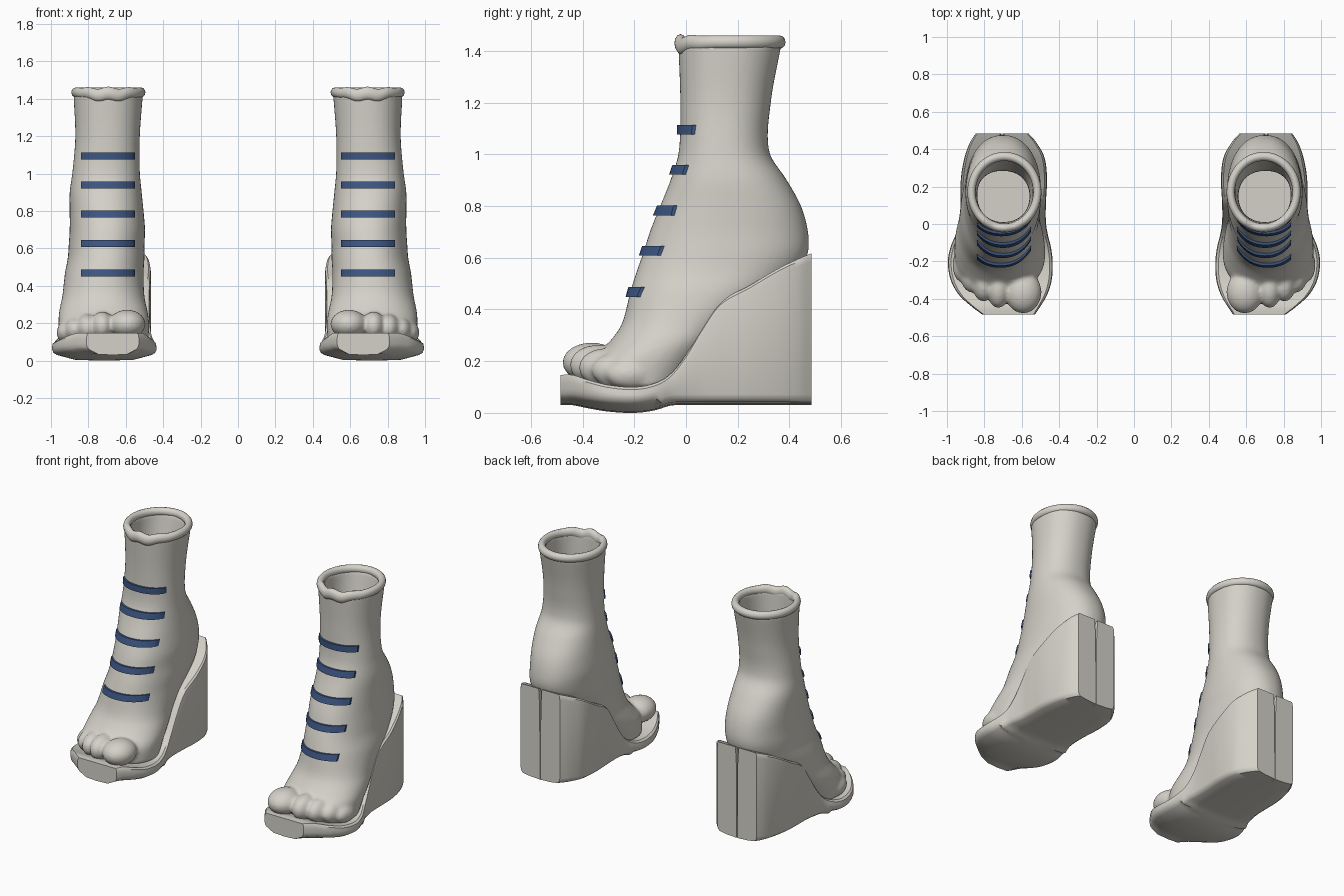
import bpy, bmesh, math
from mathutils import Matrix, Vector

if "Cube" in bpy.data.objects:
    bpy.data.objects.remove(bpy.data.objects["Cube"])


def material(name, rgb):
    m = bpy.data.materials.new(name)
    m.diffuse_color = (*rgb, 1)
    m.use_nodes = True
    m.node_tree.nodes["Principled BSDF"].inputs["Base Color"].default_value = m.diffuse_color
    return m


CREAM = material("cream", (0.66, 0.64, 0.58))
BLUE = material("blue", (0.045, 0.09, 0.22))


def sample(table, t):
    """Smooth interpolation of table rows keyed on their first column."""
    t = min(max(t, table[0][0]), table[-1][0])
    i = 0
    while i < len(table) - 2 and t > table[i + 1][0]:
        i += 1
    a, b = table[i], table[i + 1]
    p, q = table[max(i - 1, 0)], table[min(i + 2, len(table) - 1)]
    h = b[0] - a[0]
    s = (t - a[0]) / h
    out = []
    for k in range(1, len(a)):
        m0 = (b[k] - p[k]) / (b[0] - p[0]) * h
        m1 = (q[k] - a[k]) / (q[0] - a[0]) * h
        out.append((2*s**3 - 3*s*s + 1) * a[k] + (s**3 - 2*s*s + s) * m0
                   + (3*s*s - 2*s**3) * b[k] + (s**3 - s*s) * m1)
    return out


def loft(bm, rings, closed=False):
    """Skin a list of equal point rings; cap the ends unless closed."""
    vs = [[bm.verts.new(p) for p in r] for r in rings]
    n = len(vs[0])
    for i in range(len(vs) if closed else len(vs) - 1):
        a, b = vs[i], vs[(i + 1) % len(vs)]
        for j in range(n):
            bm.faces.new((a[j], a[(j + 1) % n], b[(j + 1) % n], b[j]))
    if not closed:
        bm.faces.new(vs[0][::-1])
        bm.faces.new(vs[-1])


def finish(bm, name, mat):
    bmesh.ops.recalc_face_normals(bm, faces=bm.faces[:])
    me = bpy.data.meshes.new(name)
    bm.to_mesh(me)
    bm.free()
    me.materials.append(mat)
    ob = bpy.data.objects.new(name, me)
    bpy.context.collection.objects.link(ob)
    bpy.ops.object.select_all(action='DESELECT')
    bpy.context.view_layer.objects.active = ob
    ob.select_set(True)
    return ob


def mirror(ob, angle=40):
    bpy.ops.object.shade_smooth_by_angle(angle=math.radians(angle))
    ob.modifiers.new("other_shoe", 'MIRROR').use_mirror_merge = False


# Foot and shaft sections: z, front y, back y, inner x, outer x
FOOT = [(0.10, -0.36, 0.00, 0.48, 0.95), (0.20, -0.365, 0.07, 0.475, 0.96),
        (0.27, -0.30, 0.13, 0.485, 0.955), (0.34, -0.25, 0.20, 0.50, 0.94),
        (0.47, -0.215, 0.36, 0.505, 0.925), (0.55, -0.19, 0.44, 0.50, 0.91),
        (0.62, -0.165, 0.472, 0.50, 0.905), (0.70, -0.14, 0.472, 0.497, 0.90),
        (0.80, -0.10, 0.445, 0.505, 0.90), (0.90, -0.06, 0.39, 0.515, 0.90),
        (1.01, -0.028, 0.322, 0.525, 0.885), (1.20, -0.022, 0.328, 0.525, 0.87),
        (1.43, -0.03, 0.37, 0.508, 0.88)]
POW = 2.2


def foot_ring(z, inset=0.0, n=64):
    yf, yb, x0, x1 = sample(FOOT, z)
    cx, cy = (x0 + x1) / 2, (yf + yb) / 2
    rx, ry = (x1 - x0) / 2 - inset, (yb - yf) / 2 - inset
    ring = []
    for i in range(n):
        c, s = math.cos(math.tau * i / n), math.sin(math.tau * i / n)
        ring.append((cx + rx * math.copysign(abs(c) ** (2 / POW), c),
                     cy + ry * math.copysign(abs(s) ** (2 / POW), s), z))
    return ring


def foot_front(x, z):
    yf, yb, x0, x1 = sample(FOOT, z)
    u = min(abs(x - (x0 + x1) / 2) / ((x1 - x0) / 2), 1)
    return (yf + yb) / 2 - (yb - yf) / 2 * (1 - u ** POW) ** (1 / POW)


# Hollow foot: up the outside, down the inside
bm = bmesh.new()
outer = [foot_ring(0.10 + 1.33 * i / 60) for i in range(61)]
inner = [foot_ring(1.43 - 0.85 * i / 30, 0.032) for i in range(31)]
loft(bm, outer + inner)
# Toes: centre, radii; big toe on the inner side
for c, r in [((0.592, -0.365, 0.195), (0.098, 0.113, 0.077)),
             ((0.725, -0.345, 0.185), (0.062, 0.105, 0.078)),
             ((0.805, -0.315, 0.175), (0.060, 0.100, 0.074)),
             ((0.872, -0.270, 0.165), (0.056, 0.095, 0.066)),
             ((0.922, -0.220, 0.150), (0.048, 0.090, 0.056))]:
    bmesh.ops.create_uvsphere(bm, u_segments=24, v_segments=16, radius=1,
                              matrix=Matrix.Translation(Vector(c)) @ Matrix.Diagonal((*r, 1)))
foot = finish(bm, "foot", CREAM)
rm = foot.modifiers.new("blend", 'REMESH')
rm.mode, rm.voxel_size, rm.use_smooth_shade = 'VOXEL', 0.011, True
sm = foot.modifiers.new("soften", 'SMOOTH')
sm.factor, sm.iterations = 0.5, 5
for m in ("blend", "soften"):
    bpy.ops.object.modifier_apply(modifier=m)
mirror(foot, 60)

# Wedge sole stations: y, inner x, outer x, top z, bottom z
WEDGE = [(-0.485, 0.53, 0.81, 0.147, 0.03), (-0.44, 0.50, 0.87, 0.147, 0.03),
         (-0.38, 0.465, 0.935, 0.128, 0.018), (-0.30, 0.44, 0.98, 0.108, 0.005),
         (-0.20, 0.435, 0.995, 0.10, 0.0), (-0.12, 0.445, 0.98, 0.115, 0.01),
         (-0.06, 0.46, 0.955, 0.15, 0.028), (0.0, 0.47, 0.94, 0.225, 0.03),
         (0.06, 0.472, 0.93, 0.325, 0.03), (0.13, 0.47, 0.928, 0.425, 0.03),
         (0.25, 0.465, 0.925, 0.495, 0.03), (0.36, 0.48, 0.905, 0.56, 0.03),
         (0.44, 0.525, 0.875, 0.598, 0.03), (0.485, 0.565, 0.845, 0.617, 0.03)]
rings = []
for i in range(61):
    y = -0.485 + 0.97 * i / 60
    x0, x1, zt, zb = sample(WEDGE, y)
    cx, lift = (x0 + x1) / 2, zb + (0.03 if y < -0.1 else 0.012)
    half = [(0.0, zb), (0.55, zb + 0.004), (0.9, lift), (0.97, lift + 0.012),
            (1.0, lift + 0.03), (1.0, zt - 0.03), (0.985, zt - 0.01), (0.94, zt), (0.5, zt)]
    w = (x1 - x0) / 2
    rings.append([(cx + w * u, y, z) for u, z in half] + [(cx, y, zt)]
                 + [(cx - w * u, y, z) for u, z in half[:0:-1]])
bm = bmesh.new()
loft(bm, rings)
wedge = finish(bm, "wedge_sole", CREAM)

# Tapered slit down the back of the heel
bm = bmesh.new()
loft(bm, [[(0.705 - w, 0.46, z), (0.705 + w, 0.46, z), (0.705 + w, 0.52, z), (0.705 - w, 0.52, z)]
          for z, w in ((0.0, 0.002), (0.48, 0.004), (0.53, 0.006), (0.66, 0.014))])
cutter = finish(bm, "slit_cutter", CREAM)
cutter.hide_render = True
cutter.select_set(False)
wedge.select_set(True)
bpy.context.view_layer.objects.active = wedge
cut = wedge.modifiers.new("slit", 'BOOLEAN')
cut.operation, cut.object, cut.solver = 'DIFFERENCE', cutter, 'EXACT'
bpy.ops.object.modifier_apply(modifier="slit")
bpy.data.objects.remove(cutter)
mirror(wedge, 35)

# Rolled rim at the top, sagging a little at the front
rings = []
for i in range(80):
    a = math.tau * i / 80
    front = max(0, -math.sin(a)) ** 3
    zc = 1.434 - front * (0.012 + 0.007 * math.sin(9 * a))
    rings.append([(0.693 + (0.176 + 0.022 * math.cos(b)) * math.cos(a),
                   0.170 + (0.191 + 0.024 * math.cos(b)) * math.sin(a),
                   zc + (0.026 + 0.010 * front) * math.sin(b))
                  for b in (math.tau * k / 12 for k in range(12))])
bm = bmesh.new()
loft(bm, rings, closed=True)
mirror(finish(bm, "top_rim", CREAM), 60)

# Five lace bands across the instep
bm = bmesh.new()
for z in (1.095, 0.94, 0.783, 0.627, 0.468):
    rings = []
    for i in range(17):
        x = 0.55 + 0.29 * i / 16
        lo, hi = foot_front(x, z - 0.019), foot_front(x, z + 0.019)
        rings.append([(x, lo - 0.013, z - 0.019), (x, hi - 0.013, z + 0.019),
                      (x, hi + 0.010, z + 0.019), (x, lo + 0.010, z - 0.019)])
    loft(bm, rings)
mirror(finish(bm, "laces", BLUE), 40)
